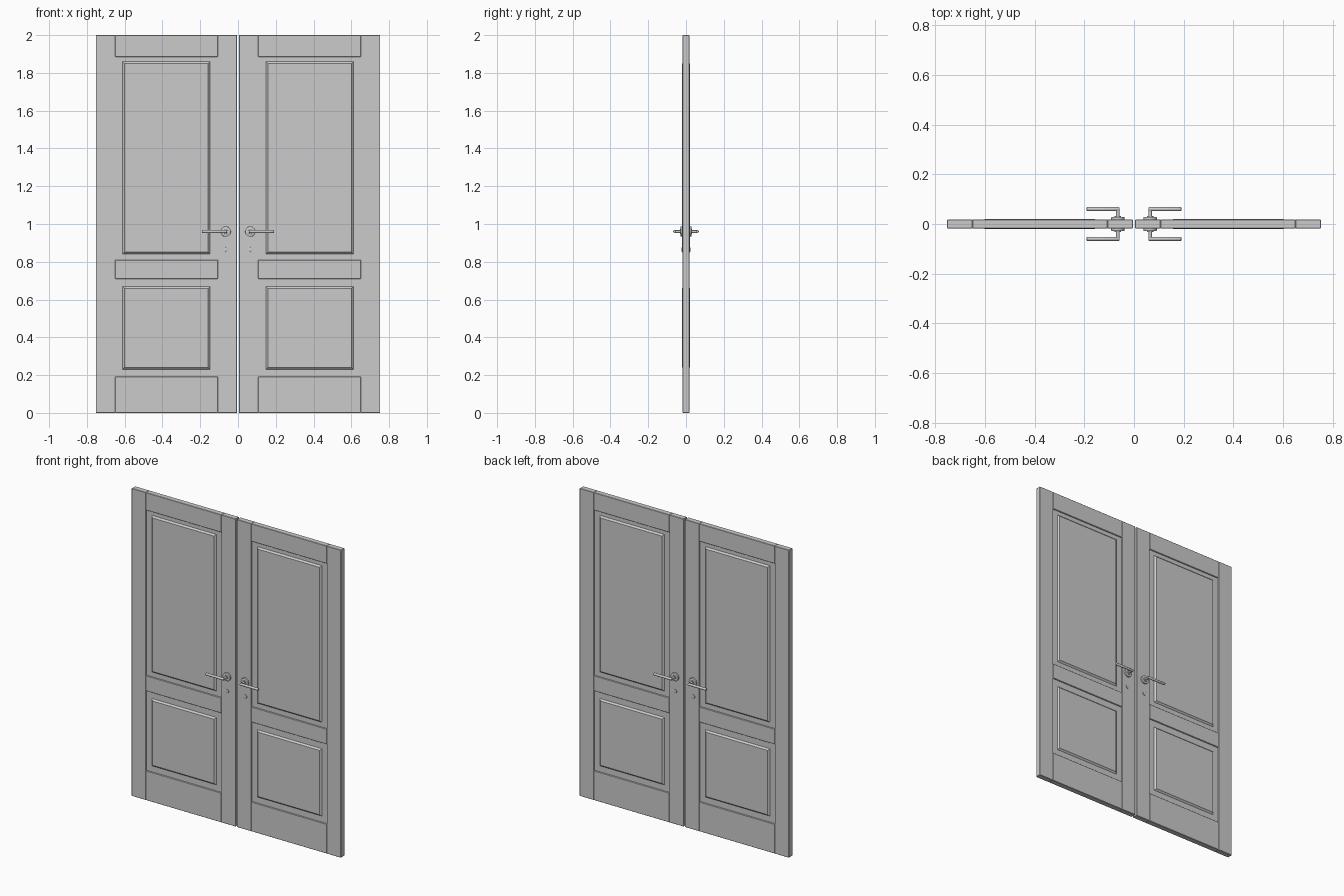
import bpy, bmesh, math
from mathutils import Vector

if "Cube" in bpy.data.objects:
    bpy.data.objects.remove(bpy.data.objects["Cube"])

grey = bpy.data.materials.new("plain_grey")
grey.diffuse_color = (0.6, 0.6, 0.6, 1)
grey.use_nodes = True
grey.node_tree.nodes["Principled BSDF"].inputs["Base Color"].default_value = grey.diffuse_color


def finish(name, bm, smooth=False):
    bmesh.ops.recalc_face_normals(bm, faces=bm.faces)
    mesh = bpy.data.meshes.new(name)
    bm.to_mesh(mesh)
    bm.free()
    mesh.materials.append(grey)
    obj = bpy.data.objects.new(name, mesh)
    bpy.context.collection.objects.link(obj)
    if smooth:
        bpy.context.view_layer.objects.active = obj
        obj.select_set(True)
        bpy.ops.object.shade_smooth_by_angle(angle=math.radians(35))
        obj.select_set(False)
    return obj


def box(name, x0, x1, y, z0, z1, bevel=0.0):
    bm = bmesh.new()
    bmesh.ops.create_cube(bm, size=1)
    for v in bm.verts:
        v.co = ((x0 + x1) / 2 + v.co.x * (x1 - x0), v.co.y * 2 * y,
                (z0 + z1) / 2 + v.co.z * (z1 - z0))
    obj = finish(name, bm)
    if bevel:
        m = obj.modifiers.new("edge", 'BEVEL')
        m.width, m.segments = bevel, 1
    return obj


def raised_panel(name, x0, x1, z0, z1, side, y0, y1, inset):
    # sloped border rising to a flat face
    bm = bmesh.new()
    rings = []
    for y, i in ((y0, 0), (y1, inset)):
        rings.append([bm.verts.new((x, side * y, z)) for x, z in (
            (x0 + i, z0 + i), (x1 - i, z0 + i), (x1 - i, z1 - i), (x0 + i, z1 - i))])
    for k in range(4):
        n = (k + 1) % 4
        bm.faces.new((rings[0][k], rings[0][n], rings[1][n], rings[1][k]))
    bm.faces.new(rings[0])
    bm.faces.new(rings[1])
    finish(name, bm)


def rod(name, start, end, radius, bevel=0.0, segments=24):
    a, b = Vector(start), Vector(end)
    bm = bmesh.new()
    bmesh.ops.create_cone(bm, cap_ends=True, segments=segments, radius1=radius,
                          radius2=radius, depth=(b - a).length)
    bm.transform((b - a).to_track_quat('Z', 'Y').to_matrix().to_4x4())
    bmesh.ops.translate(bm, verts=bm.verts, vec=(a + b) / 2)
    if bevel:
        rims = [e for e in bm.edges if any(len(f.verts) > 4 for f in e.link_faces)]
        bmesh.ops.bevel(bm, geom=rims, offset=bevel, segments=2, affect='EDGES', profile=0.5)
    return finish(name, bm, True)


T = 0.018                               # half thickness of the frame
RAILS = (("bottom", 0.0, 0.192), ("middle", 0.71, 0.81), ("top", 1.885, 2.0))
PANELS = (("lower", 0.23, 0.67), ("upper", 0.84, 1.86))

for s, leaf in ((-1, "left"), (1, "right")):
    def span(a, b):
        return sorted((s * a, s * b))

    # frame stiles and rails
    box(leaf + "_outer_stile", *span(0.65, 0.753), T, 0, 2, 0.002)
    box(leaf + "_inner_stile", *span(0.005, 0.107), T, 0, 2, 0.002)
    for name, z0, z1 in RAILS:
        box(f"{leaf}_{name}_rail", *span(0.107, 0.65), T, z0, z1, 0.002)

    # recessed field behind the raised panels
    box(leaf + "_field", *span(0.10, 0.66), 0.011, 0.15, 1.92)

    for side, face in ((-1, "front"), (1, "back")):
        tag = f"{leaf}_{face}"
        for name, z0, z1 in PANELS:
            raised_panel(f"{tag}_{name}_panel", *span(0.147, 0.612), z0, z1,
                         side, 0.010, 0.021, 0.011)

        # lever handle with rosette
        x, z = s * 0.065, 0.96
        rod(tag + "_rosette", (x, side * 0.015, z), (x, side * 0.028, z), 0.027, 0.002, 32)
        rod(tag + "_collar", (x, side * 0.026, z), (x, side * 0.033, z), 0.013, 0.001)
        rod(tag + "_neck", (x, side * 0.03, z), (x, side * 0.062, z), 0.007)
        rod(tag + "_lever", (s * 0.058, side * 0.06, z), (s * 0.191, side * 0.06, z),
            0.008, 0.003)

        # small key cylinder below the handle
        rod(tag + "_key_cylinder", (x, side * 0.015, 0.865), (x, side * 0.023, 0.865), 0.012, 0.001)
